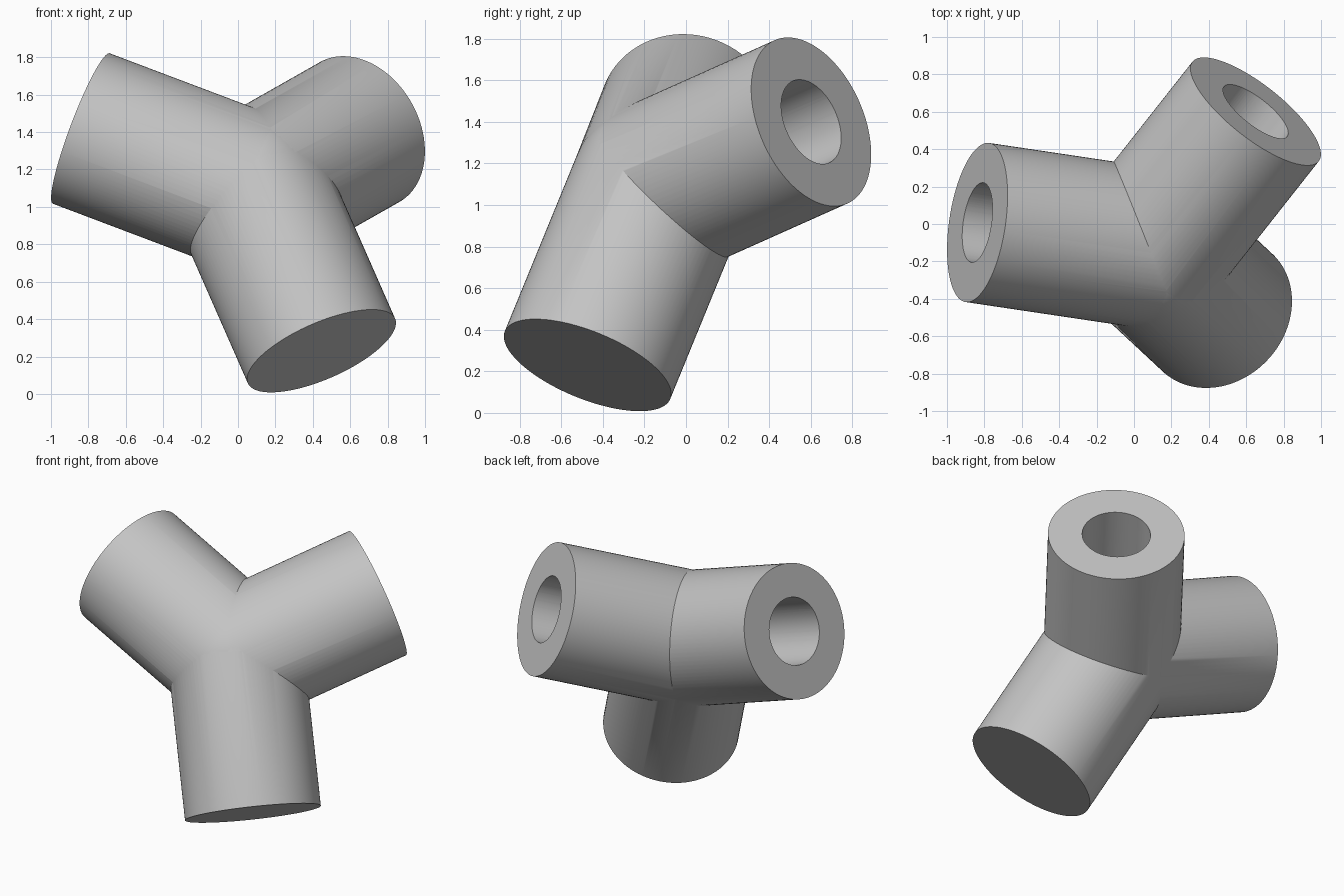
import bpy
import bmesh
import math
from mathutils import Matrix, Vector

RADIUS = 0.43
BORE = RADIUS / 2
LENGTH = 0.985
BORE_DEPTH = 0.7
SIDES = 96
HUB = Vector((0.075, -0.128, 1.074))
ARMS = {
    "left_arm": Vector((0.584, 0.741, 0.331)),
    "right_arm": Vector((-0.926, 0.138, 0.350)),
    "lower_arm": Vector((0.377, -0.351, -0.857)),
}

old = bpy.data.objects.get("Cube")
if old:
    bpy.data.objects.remove(old, do_unlink=True)

grey = bpy.data.materials.new("light grey")
grey.use_nodes = True
colour = (0.55, 0.55, 0.55, 1)
grey.diffuse_color = colour
grey.node_tree.nodes["Principled BSDF"].inputs["Base Color"].default_value = colour


def make_object(name, bm):
    bmesh.ops.recalc_face_normals(bm, faces=bm.faces)
    mesh = bpy.data.meshes.new(name)
    bm.to_mesh(mesh)
    bm.free()
    mesh.materials.append(grey)
    obj = bpy.data.objects.new(name, mesh)
    bpy.context.collection.objects.link(obj)
    return obj


def lathe(name, profile, direction):
    """Spin (radius, distance) points about an axis leaving the hub."""
    bm = bmesh.new()
    verts = [bm.verts.new((r, 0, d)) for r, d in profile]
    edges = [bm.edges.new(pair) for pair in zip(verts, verts[1:])]
    bmesh.ops.spin(bm, geom=verts + edges, cent=(0, 0, 0), axis=(0, 0, 1),
                   angle=math.tau, steps=SIDES, use_merge=True)
    bmesh.ops.remove_doubles(bm, verts=bm.verts, dist=1e-5)
    turn = Vector((0, 0, 1)).rotation_difference(direction).to_matrix().to_4x4()
    bm.transform(Matrix.Translation(HUB) @ turn)
    return make_object(name, bm)


def combine(target, other, operation):
    mod = target.modifiers.new(operation.lower(), "BOOLEAN")
    mod.operation = operation
    mod.solver = "EXACT"
    mod.object = other
    bpy.context.view_layer.objects.active = target
    bpy.ops.object.modifier_apply(modifier=mod.name)
    bpy.data.objects.remove(other, do_unlink=True)


# Round hub, a hair slimmer than the arms
bm = bmesh.new()
bmesh.ops.create_uvsphere(bm, u_segments=SIDES, v_segments=SIDES // 2,
                          radius=RADIUS * 0.999)
bm.transform(Matrix.Translation(HUB))
joint = make_object("three_way_connector", bm)

# Arms, with a slight taper that sinks into the hub
for name, direction in ARMS.items():
    arm = lathe(name, [(0, -0.02), (RADIUS * 0.995, -0.02), (RADIUS, 0),
                       (RADIUS, LENGTH), (0, LENGTH)], direction)
    combine(joint, arm, "UNION")

# Blind bores in the arm ends
for name, direction in ARMS.items():
    start, end = LENGTH - BORE_DEPTH, LENGTH + 0.1
    cutter = lathe(name + "_bore", [(0, start), (BORE, start),
                                    (BORE, end), (0, end)], direction)
    cutter.hide_render = True
    combine(joint, cutter, "DIFFERENCE")

# Smooth walls with crisp rims
bpy.ops.object.select_all(action="DESELECT")
joint.select_set(True)
bpy.context.view_layer.objects.active = joint
bpy.ops.object.shade_smooth_by_angle(angle=math.radians(30))
